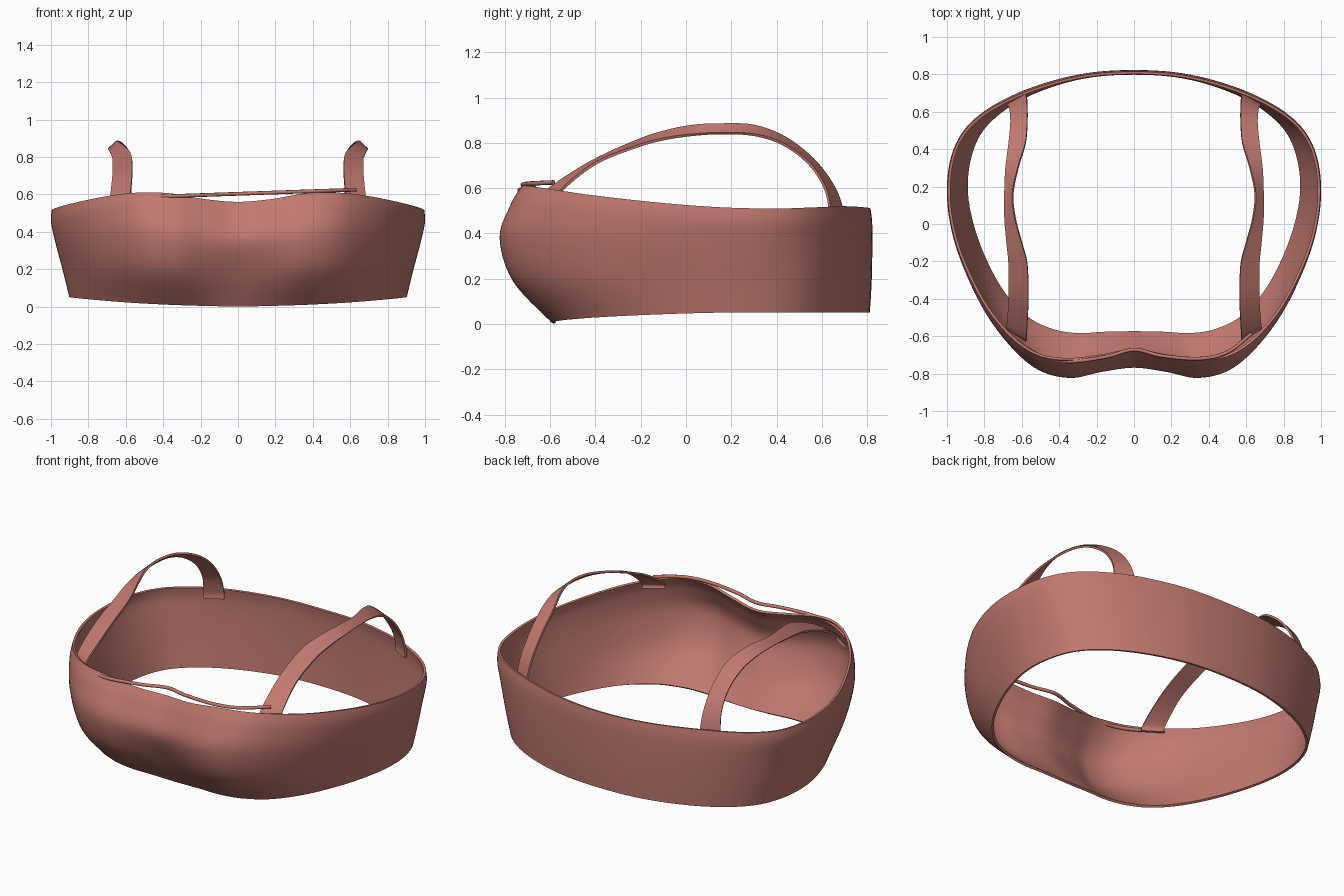
import bpy, bmesh
from mathutils import Vector

if "Cube" in bpy.data.objects:
    bpy.data.objects.remove(bpy.data.objects["Cube"])

mat = bpy.data.materials.new("rose_fabric")
mat.diffuse_color = (0.53, 0.19, 0.16, 1)
mat.use_nodes = True
mat.node_tree.nodes["Principled BSDF"].inputs["Base Color"].default_value = mat.diffuse_color


def catmull(pts, n, closed=False):
    """Smooth curve through pts, n samples per span."""
    pts = [Vector(p) for p in pts]
    m = len(pts)
    get = (lambda i: pts[i % m]) if closed else (lambda i: pts[max(0, min(m - 1, i))])
    out = []
    for i in range(m if closed else m - 1):
        a, b, c, d = (get(i + k) for k in (-1, 0, 1, 2))
        for k in range(n):
            t = k / n
            out.append(0.5 * (2 * b + (c - a) * t + (2 * a - 5 * b + 4 * c - d) * t * t
                              + (3 * b - a - 3 * c + d) * t ** 3))
    if not closed:
        out.append(pts[-1])
    return out


def grid_object(name, rows, closed, thickness, offset):
    """Skin a list of point rows and give it cloth thickness."""
    n = len(rows[0])
    verts = [p for r in rows for p in r]
    faces = [(j * n + i, j * n + (i + 1) % n, (j + 1) * n + (i + 1) % n, (j + 1) * n + i)
             for j in range(len(rows) - 1) for i in range(n if closed else n - 1)]
    me = bpy.data.meshes.new(name)
    me.from_pydata([tuple(v) for v in verts], [], faces)
    me.materials.append(mat)
    ob = bpy.data.objects.new(name, me)
    bpy.context.collection.objects.link(ob)
    sol = ob.modifiers.new("cloth", 'SOLIDIFY')
    sol.thickness, sol.offset = thickness, offset
    bpy.context.view_layer.objects.active = ob
    ob.select_set(True)
    bpy.ops.object.modifier_apply(modifier="cloth")
    bpy.ops.object.shade_smooth_by_angle()
    ob.select_set(False)
    return ob


# Band outlines: right half, front centre to back centre
bottom = [(0, -.585), (.16, -.587), (.30, -.593), (.44, -.57), (.58, -.50), (.72, -.345), (.84, -.1),
          (.90, .15), (.88, .37), (.79, .54), (.59, .685), (.3, .785), (0, .812)]
low = [(0, -.69), (.17, -.72), (.33, -.763), (.49, -.725), (.64, -.60), (.78, -.39), (.885, -.11),
       (.935, .15), (.91, .38), (.815, .55), (.6, .695), (.3, .793), (0, .82)]
mid = [(0, -.768), (.17, -.79), (.34, -.823), (.51, -.78), (.665, -.645), (.81, -.43), (.93, -.12),
       (.975, .16), (.943, .39), (.83, .565), (.605, .705), (.3, .798), (0, .823)]
top = [(0, -.68), (.18, -.71), (.36, -.728), (.52, -.70), (.67, -.595), (.82, -.40), (.95, -.11),
       (.996, .16), (.96, .40), (.84, .565), (.605, .698), (.3, .79), (0, .815)]
upper = [((.4 * a + .6 * c) * 1.012, (.4 * b + .6 * d) * (1.015 if d < 0 else 1.005))
         for (a, b), (c, d) in zip(mid, top)]
z_bottom = [0, .003, .007, .013, .021, .032, .043, .05, .05, .05, .05, .05, .05]
z_top = [.56, .575, .605, .61, .595, .567, .535, .515, .51, .515, .52, .515, .51]


def ring(outline, v):
    half = [(x, y, a + (b - a) * v) for (x, y), a, b in zip(outline, z_bottom, z_top)]
    full = half + [(-x, y, z) for x, y, z in half[-2:0:-1]]
    return catmull(full, 8, True)


# Body band
levels = ((bottom, 0), (low, .3), (mid, .62), (upper, .86), (top, 1))
rings = [ring(o, v) for o, v in levels]
columns = [catmull(col, 7) for col in zip(*rings)]
grid_object("body_band", list(zip(*columns)), True, .014, -1)

# Shoulder straps: y, z, inner x, outer x, edge rise, edge skew
strap = [(-.585, .555, .575, .68, 0, .035), (-.575, .595, .575, .68, 0, .03),
         (-.41, .712, .565, .67, .003, .01), (-.22, .795, .57, .67, .012, 0),
         (-.10, .832, .60, .68, .016, 0), (.03, .855, .635, .69, .02, 0),
         (.16, .862, .648, .69, .02, 0), (.30, .855, .62, .685, .02, 0),
         (.43, .81, .58, .67, .014, -.005), (.55, .72, .57, .66, .006, -.012),
         (.63, .61, .572, .665, 0, -.02), (.662, .51, .575, .675, 0, -.027),
         (.662, .465, .575, .675, 0, -.027)]
for side, name in ((1, "right_strap"), (-1, "left_strap")):
    inner = catmull([(side * a, y - s, z + d) for y, z, a, b, d, s in strap], 6)
    outer = catmull([(side * b, y + s, z - d) for y, z, a, b, d, s in strap], 6)
    rows = [inner, outer] if side < 0 else [outer, inner]
    grid_object(name, rows, False, .012, 0)

# Thin cord along the front neckline
path = [(-.64, -.62), (-.5, -.705), (-.35, -.735), (-.15, -.71), (0, -.672),
        (.15, -.705), (.35, -.72), (.5, -.685), (.63, -.585)]
pts = catmull([(x, y, .603 + .022 * x / .63) for x, y in path], 8)
curve = bpy.data.curves.new("neckline_cord", 'CURVE')
curve.dimensions = '3D'
curve.bevel_depth = .010
curve.bevel_resolution = 2
curve.use_fill_caps = True
spline = curve.splines.new('POLY')
spline.points.add(len(pts) - 1)
for sp, p in zip(spline.points, pts):
    sp.co = (*p, 1)
curve.materials.append(mat)
cord = bpy.data.objects.new("neckline_cord", curve)
bpy.context.collection.objects.link(cord)
